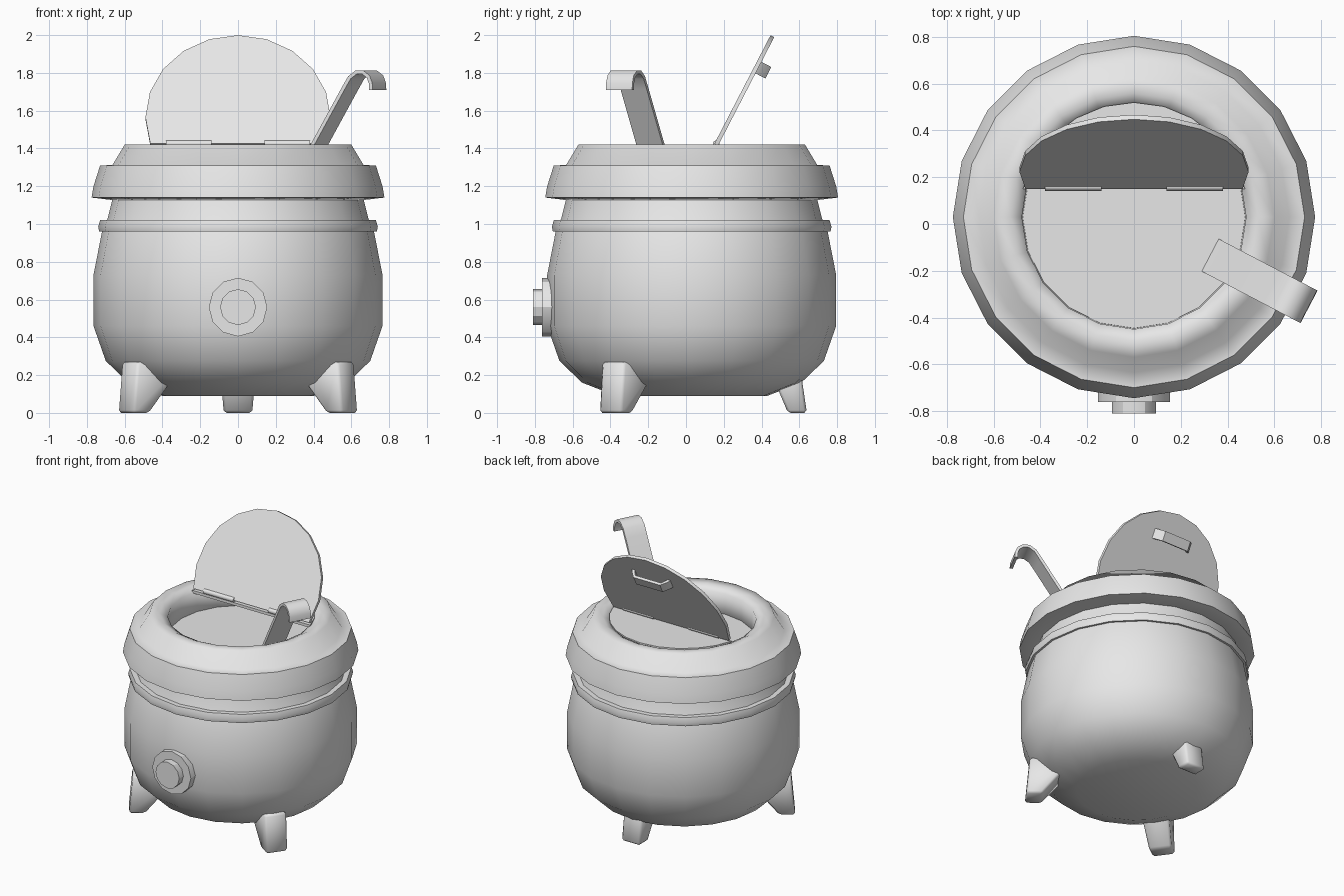
import bpy, bmesh, math
from mathutils import Vector, Matrix

if "Cube" in bpy.data.objects:
    bpy.data.objects.remove(bpy.data.objects["Cube"])

CY = 0.03          # pot axis in y
SIDES = 20

grey = bpy.data.materials.new("plain_grey")
grey.diffuse_color = (0.8, 0.8, 0.8, 1)
grey.use_nodes = True
grey.node_tree.nodes["Principled BSDF"].inputs["Base Color"].default_value = grey.diffuse_color


def finish(name, bm, angle=50):
    bmesh.ops.remove_doubles(bm, verts=bm.verts, dist=1e-5)
    bmesh.ops.recalc_face_normals(bm, faces=bm.faces)
    me = bpy.data.meshes.new(name)
    bm.to_mesh(me)
    bm.free()
    me.materials.append(grey)
    ob = bpy.data.objects.new(name, me)
    bpy.context.collection.objects.link(ob)
    bpy.ops.object.select_all(action='DESELECT')
    ob.select_set(True)
    bpy.context.view_layer.objects.active = ob
    if angle:
        bpy.ops.object.shade_smooth_by_angle(angle=math.radians(angle))
    return ob


def lathe(name, profile, sides=SIDES, matrix=None, angle=50, closed=False):
    """Revolve (radius, height) points about z."""
    bm = bmesh.new()
    rings = [[bm.verts.new((r * math.cos(2 * math.pi * i / sides),
                            r * math.sin(2 * math.pi * i / sides), z))
              for i in range(sides)] for r, z in profile]
    pairs = list(zip(rings, rings[1:]))
    if closed:
        pairs.append((rings[-1], rings[0]))
    for a, b in pairs:
        for i in range(sides):
            j = (i + 1) % sides
            bm.faces.new((a[i], a[j], b[j], b[i]))
    if not closed:
        bm.faces.new(rings[0])
        bm.faces.new(rings[-1])
    bm.transform(matrix or Matrix.Translation((0, CY, 0)))
    return finish(name, bm, angle)


def prism(name, points, depth, matrix, angle=30):
    """Extrude a local xy outline along local z by depth, centred."""
    bm = bmesh.new()
    lo = [bm.verts.new((x, y, -depth / 2)) for x, y in points]
    hi = [bm.verts.new((x, y, depth / 2)) for x, y in points]
    bm.faces.new(lo)
    bm.faces.new(hi)
    n = len(points)
    for i in range(n):
        j = (i + 1) % n
        bm.faces.new((lo[i], lo[j], hi[j], hi[i]))
    bm.transform(matrix)
    return finish(name, bm, angle)


def band(path, t):
    """Closed outline of thickness t around an open 2D path."""
    left, right = [], []
    for i, p in enumerate(path):
        a, b = Vector(path[max(i - 1, 0)]), Vector(path[min(i + 1, len(path) - 1)])
        d = (b - a).normalized()
        n = Vector((-d.y, d.x)) * t / 2
        left.append(tuple(Vector(p) + n))
        right.append(tuple(Vector(p) - n))
    return left + right[::-1]


def frame(x, y, z, origin):
    return Matrix.Translation(origin) @ Matrix((x, y, z)).transposed().to_4x4()


# Pot body, raised ring and heavy rim
lathe("pot_body", [(0.40, 0.09), (0.58, 0.16), (0.70, 0.275), (0.765, 0.46),
                   (0.765, 0.73), (0.72, 0.96), (0.69, 1.03), (0.66, 1.15)])
lathe("raised_ring", [(0.70, 0.96), (0.735, 0.96), (0.74, 0.985), (0.73, 1.02),
                      (0.67, 1.02)], closed=True)
lathe("pot_rim", [(0.65, 1.125), (0.775, 1.14), (0.765, 1.20), (0.73, 1.31), (0.665, 1.312),
                  (0.60, 1.42), (0.53, 1.42), (0.48, 1.395), (0.475, 1.22)],
      closed=True, angle=70)
lathe("contents", [(0.48, 1.22), (0.48, 1.25)])

# Fixed rear half of the cover
R, CHORD = 0.49, 0.157
arc0 = math.asin(0.12 / R)
rear = [(R * math.cos(arc0 + k * (math.pi - 2 * arc0) / 10),
         R * math.sin(arc0 + k * (math.pi - 2 * arc0) / 10)) for k in range(11)]
prism("fixed_cover", rear, 0.02, Matrix.Translation((0, CY, 1.40)))

# Hinged lid: circle cut by a chord, tilted back
up = Vector((0, 0.46, 0.888)).normalized()
back = Vector((0, up.z, -up.y))
lid_frame = frame(Vector((1, 0, 0)), up, -back, Vector((0, 0.16, 1.42)))
half = math.sqrt(R * R - CHORD * CHORD)
lid = [(half, 0)] + [(R * math.cos(math.radians(18 * k)),
                      CHORD + R * math.sin(math.radians(18 * k)))
                     for k in range(0, 11)] + [(-half, 0)]
prism("hinged_lid", lid, 0.022, lid_frame)

# Lid handle bridging the back of the lid
grip = band([(-0.145, 0.005), (-0.135, 0.025), (-0.105, 0.06), (0.105, 0.06),
             (0.135, 0.025), (0.145, 0.005)], 0.02)
prism("lid_handle", grip, 0.068,
      frame(Vector((1, 0, 0)), back, up, Vector((0, 0.16, 1.42)) + up * 0.465))

# Hinge barrels
for s, side in ((-1, "left"), (1, "right")):
    turn = Matrix.Translation((s * 0.26, 0.16, 1.425)) @ Matrix.Rotation(math.pi / 2, 4, 'Y')
    lathe("hinge_" + side, [(0.018, -0.12), (0.018, 0.12)], 8, turn)

# Round boss on the front
face = Matrix.Translation((0, 0, 0.56)) @ Matrix.Rotation(math.pi / 2, 4, 'X')
lathe("boss_plate", [(0.155, 0.65), (0.155, 0.762)], 12, face, 30)
lathe("boss_knob", [(0.095, 0.75), (0.095, 0.81)], 12, face, 30)

# Three splayed feet: outer and inner radii at the floor and the top
for name, deg, r0, r1, t0, t1 in (("rear_foot", 90, 0.51, 0.61, 0.40, 0.57),
                                  ("left_foot", 216, 0.63, 0.735, 0.42, 0.71),
                                  ("right_foot", -36, 0.63, 0.735, 0.42, 0.71)):
    bm = bmesh.new()
    v = [bm.verts.new(p) for p in (
        (r0, -0.075, 0), (r1, -0.075, 0), (r1, 0.075, 0), (r0, 0.075, 0),
        (t0, -0.10, 0.26), (t1, -0.075, 0.27), (t1, 0.075, 0.27), (t0, 0.10, 0.26))]
    for f in ((0, 1, 2, 3), (4, 5, 6, 7), (0, 1, 5, 4), (1, 2, 6, 5), (2, 3, 7, 6), (3, 0, 4, 7)):
        bm.faces.new([v[i] for i in f])
    bmesh.ops.bevel(bm, geom=list(bm.edges), offset=0.014, segments=1, affect='EDGES')
    bm.transform(Matrix.Translation((0, CY, 0)) @ Matrix.Rotation(math.radians(deg), 4, 'Z'))
    finish(name, bm, 50)

# Hooked ladle handle leaning on the rim
along = Vector((0.886, -0.464, 0)).normalized()
up_z = Vector((0, 0, 1))
hook = band([(0, 1.22), (0.125, 1.42), (0.31, 1.72), (0.345, 1.775), (0.385, 1.803),
             (0.425, 1.803), (0.458, 1.78), (0.472, 1.745), (0.474, 1.71)], 0.02)
prism("ladle_handle", hook, 0.157,
      frame(along, up_z, along.cross(up_z), Vector((0.32, -0.13, 0))), 40)
